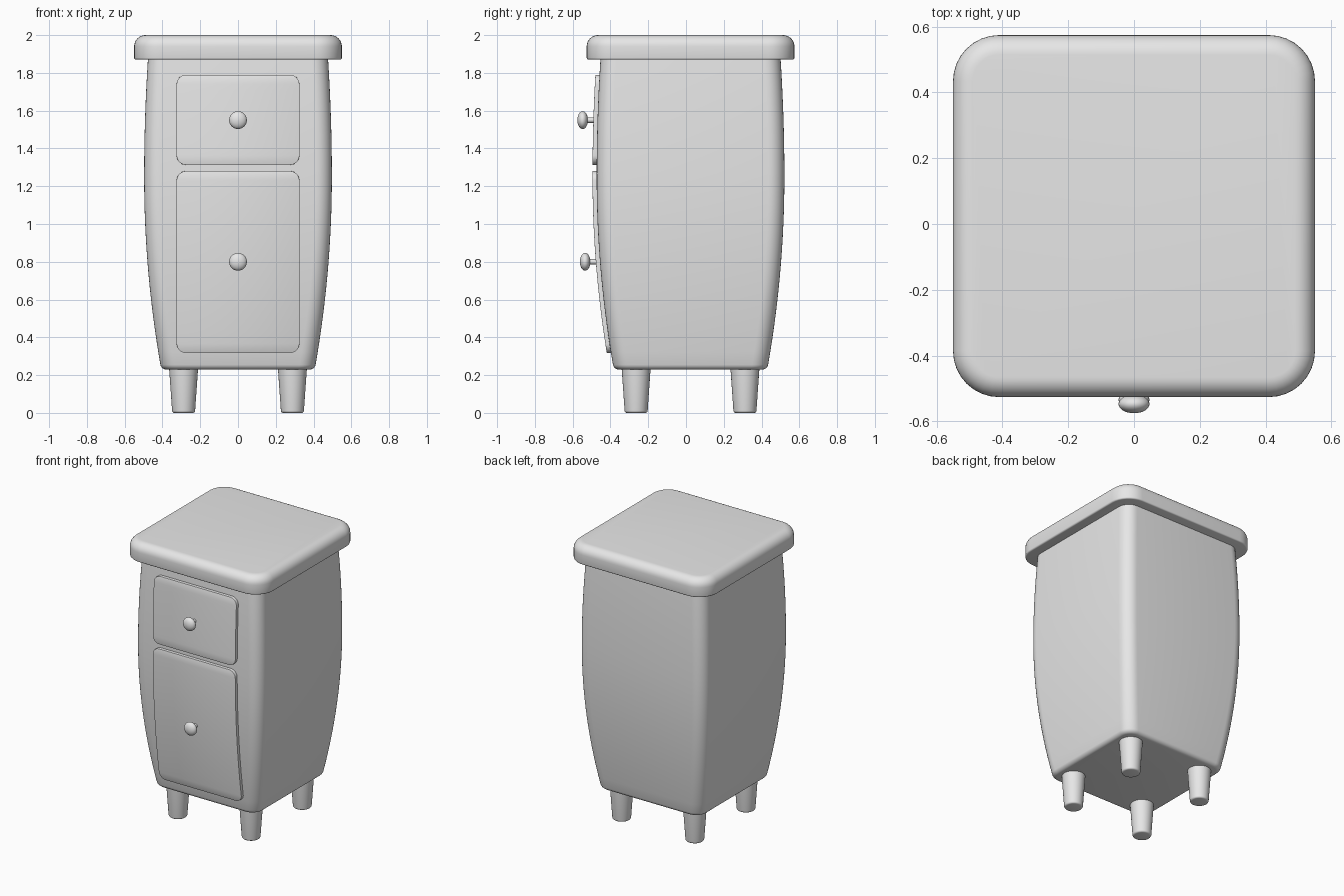
import bpy, bmesh, math
from mathutils import Matrix, Vector

if "Cube" in bpy.data.objects:
    bpy.data.objects.remove(bpy.data.objects["Cube"])

CY = 0.024  # depth centre of the cabinet

grey = bpy.data.materials.new("plain grey")
grey.diffuse_color = (0.8, 0.8, 0.8, 1)
grey.use_nodes = True
grey.node_tree.nodes["Principled BSDF"].inputs["Base Color"].default_value = grey.diffuse_color


def loft(name, rings, matrix=Matrix(), bevel=0.0):
    """Skin a stack of equal-length closed rings and cap both ends."""
    bm = bmesh.new()
    loops = [[bm.verts.new(matrix @ Vector(p)) for p in r] for r in rings]
    for a, b in zip(loops, loops[1:]):
        for i in range(len(a)):
            j = (i + 1) % len(a)
            bm.faces.new((a[i], a[j], b[j], b[i]))
    bm.faces.new(loops[0][::-1])
    bm.faces.new(loops[-1])
    bmesh.ops.recalc_face_normals(bm, faces=bm.faces)
    if bevel:
        sharp = [e for e in bm.edges if e.calc_face_angle(0) > math.radians(40)]
        bmesh.ops.bevel(bm, geom=sharp, offset=bevel, segments=2, profile=0.5,
                        affect='EDGES', clamp_overlap=True)
    for f in bm.faces:
        f.smooth = True
    me = bpy.data.meshes.new(name)
    bm.to_mesh(me)
    bm.free()
    me.set_sharp_from_angle(angle=math.radians(35))
    me.materials.append(grey)
    ob = bpy.data.objects.new(name, me)
    bpy.context.collection.objects.link(ob)
    return ob


def rounded_square(half, r, z, n=8):
    pts = []
    for q in range(4):
        sx, sy = ((1, 1), (-1, 1), (-1, -1), (1, -1))[q]
        for i in range(n + 1):
            a = (q + i / n) * math.pi / 2
            pts.append((sx * (half - r) + r * math.cos(a),
                        CY + sy * (half - r) + r * math.sin(a), z))
    return pts


def lathe(name, profile, matrix, n=32):
    return loft(name, [[(r * math.cos(2 * math.pi * i / n),
                         r * math.sin(2 * math.pi * i / n), z)
                        for i in range(n)] for r, z in profile], matrix)


def arc(r, n=8):
    """(inset, height) pairs of a quarter-round edge."""
    return [(r * (1 - math.cos(a)), r * math.sin(a))
            for a in (i / n * math.pi / 2 for i in range(n + 1))]


def half_width(z):
    """Barrel profile of the cabinet side."""
    return 0.497 - (0.087 if z < 1.25 else 0.052) * (z - 1.25) ** 2


# Bulging cabinet body with rounded lower edge
rings = []
for inset, h in reversed(arc(0.025, 5)):
    z = 0.255 - h
    rings.append(rounded_square(half_width(z) - inset, 0.085 - inset, z))
for i in range(1, 25):
    z = 0.255 + (1.875 - 0.255) * i / 24
    rings.append(rounded_square(half_width(z), 0.085, z))
loft("cabinet_body", rings)

# Table top with soft upper edge
rings = [rounded_square(0.55 - i, 0.14 - i, 1.88 - h) for i, h in reversed(arc(0.01, 3))]
rings += [rounded_square(0.55 - i, 0.14 - i, 1.94 + h) for i, h in arc(0.06)]
loft("table_top", rings)


# Drawer fronts that follow the bulge
def drawer_front(name, z0, z1, half=0.325, r=0.05):
    rows = [(half - i, z0 + r - h) for i, h in reversed(arc(r))]
    rows += [(half, z0 + r + (z1 - z0 - 2 * r) * i / 12) for i in range(1, 12)]
    rows += [(half - i, z1 - r + h) for i, h in arc(r)]
    rings = []
    for w, z in rows:
        y = CY - half_width(z)
        rings.append([(-w, y - 0.022, z), (w, y - 0.022, z),
                      (w, y + 0.01, z), (-w, y + 0.01, z)])
    loft(name, rings, bevel=0.003)


drawer_front("upper_drawer_front", 1.313, 1.79)
drawer_front("lower_door_front", 0.317, 1.28)

# Knobs: thin stem and flattened ball, turned about the depth axis
for name, y, z in (("upper_knob", -0.547, 1.55), ("lower_knob", -0.534, 0.80)):
    prof = [(0.014, -0.07), (0.014, -0.026)]
    for i in range(2, 16):
        a = -math.pi / 2 + math.pi * i / 16
        prof.append((0.047 * math.cos(a), 0.028 * math.sin(a)))
    prof.append((0.001, 0.028))
    lathe(name, prof, Matrix.Translation((0, y, z)) @ Matrix.Rotation(math.pi / 2, 4, 'X'))

# Tapered legs
for sx, side in ((-1, "left"), (1, "right")):
    for sy, end in ((-1, "front"), (1, "back")):
        prof = [(0.061 - i, 0.012 - h) for i, h in reversed(arc(0.012, 4))]
        prof.append((0.077, 0.24))
        lathe(f"{end}_{side}_leg", prof,
              Matrix.Translation((sx * 0.288, CY + sy * 0.288, 0)))
